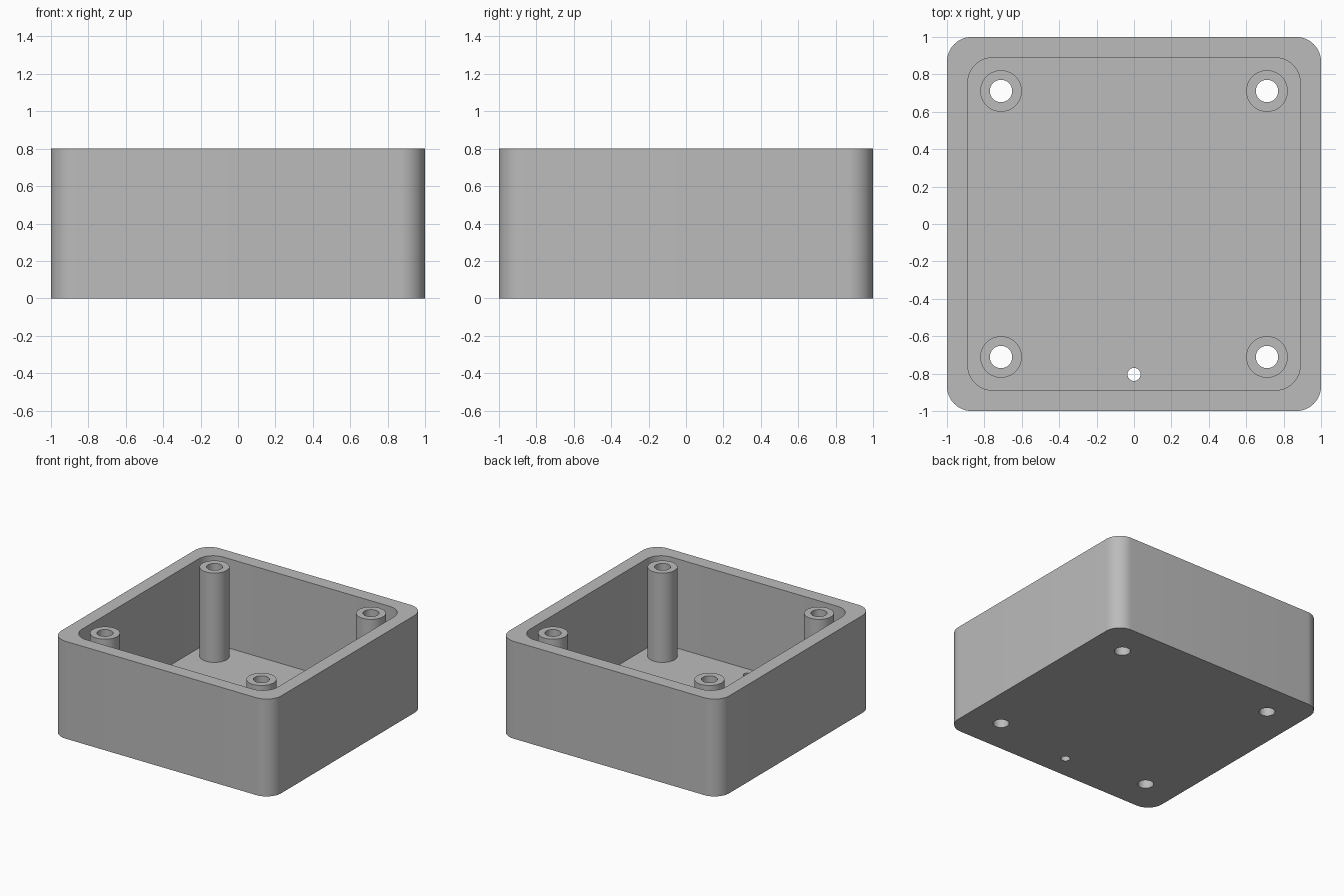
import bpy, bmesh, math

if "Cube" in bpy.data.objects:
    bpy.data.objects.remove(bpy.data.objects["Cube"])

HEIGHT, FLOOR = 0.8, 0.066
POST = 0.711            # post centre offset in x and y
POST_R, BORE_R, DRAIN_R = 0.111, 0.06, 0.035

grey = bpy.data.materials.new("grey plastic")
grey.diffuse_color = (0.5, 0.5, 0.5, 1)
grey.use_nodes = True
grey.node_tree.nodes["Principled BSDF"].inputs["Base Color"].default_value = grey.diffuse_color


def prism(name, points, z0, z1):
    """Extrude a closed counter-clockwise outline from z0 to z1."""
    bm = bmesh.new()
    base = bm.faces.new([bm.verts.new((x, y, z0)) for x, y in points])
    top = bmesh.ops.extrude_face_region(bm, geom=[base])["geom"]
    bmesh.ops.translate(bm, vec=(0, 0, z1 - z0),
                        verts=[v for v in top if isinstance(v, bmesh.types.BMVert)])
    bmesh.ops.recalc_face_normals(bm, faces=bm.faces)
    mesh = bpy.data.meshes.new(name)
    bm.to_mesh(mesh)
    bm.free()
    mesh.materials.append(grey)
    obj = bpy.data.objects.new(name, mesh)
    bpy.context.collection.objects.link(obj)
    return obj


def rounded_square(half, radius, steps=12):
    c = half - radius
    pts = []
    for q, (sx, sy) in enumerate([(1, 1), (-1, 1), (-1, -1), (1, -1)]):
        for i in range(steps + 1):
            a = (q + i / steps) * math.pi / 2
            pts.append((sx * c + radius * math.cos(a), sy * c + radius * math.sin(a)))
    return pts


def circle(cx, cy, r, n=48):
    return [(cx + r * math.cos(2 * math.pi * i / n),
             cy + r * math.sin(2 * math.pi * i / n)) for i in range(n)]


def combine(target, tool, operation):
    """Apply a boolean and discard the tool object."""
    mod = target.modifiers.new("combine", 'BOOLEAN')
    mod.operation, mod.object, mod.solver = operation, tool, 'EXACT'
    bpy.context.view_layer.objects.active = target
    bpy.ops.object.modifier_apply(modifier=mod.name)
    bpy.data.objects.remove(tool)


# Open box with rounded corners
box = prism("enclosure", rounded_square(1, 0.133), 0, HEIGHT)
combine(box, prism("cavity", rounded_square(0.889, 0.133), FLOOR, HEIGHT + 0.1), 'DIFFERENCE')

# Corner screw posts, bored right through the floor
for sx in (-1, 1):
    for sy in (-1, 1):
        x, y = sx * POST, sy * POST
        combine(box, prism("post", circle(x, y, POST_R), FLOOR / 2, HEIGHT), 'UNION')
        combine(box, prism("bore", circle(x, y, BORE_R), -0.1, HEIGHT + 0.1), 'DIFFERENCE')

# Small hole in the floor near the front
combine(box, prism("drain", circle(0, -0.804, DRAIN_R, 32), -0.1, FLOOR + 0.1), 'DIFFERENCE')

# Smooth the curved walls, keep the rims sharp
bpy.ops.object.select_all(action='DESELECT')
box.select_set(True)
bpy.context.view_layer.objects.active = box
bpy.ops.object.shade_smooth_by_angle(angle=math.radians(30))
